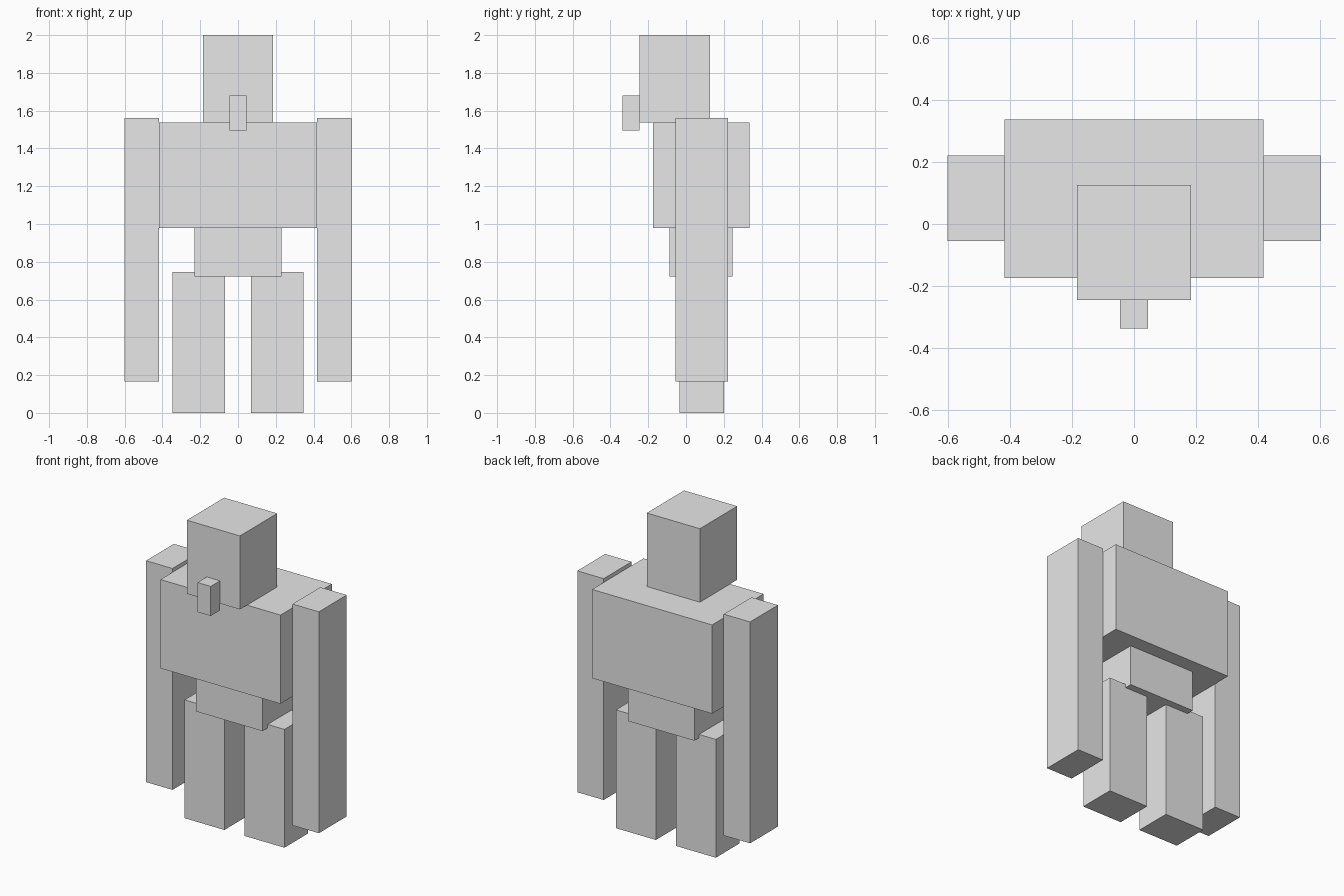
import bpy
from mathutils import Vector

cube = bpy.data.objects.get("Cube")
if cube:
    bpy.data.objects.remove(cube, do_unlink=True)

# Single flat grey
grey = bpy.data.materials.new("plain_grey")
grey.use_nodes = True
colour = (0.8, 0.8, 0.8, 1)
grey.diffuse_color = colour
grey.node_tree.nodes["Principled BSDF"].inputs["Base Color"].default_value = colour


def box(name, low, high):
    """Add a box spanning two opposite corners."""
    low, high = Vector(low), Vector(high)
    bpy.ops.mesh.primitive_cube_add(size=1, location=(low + high) / 2)
    part = bpy.context.object
    part.name = name
    part.scale = high - low
    bpy.ops.object.transform_apply(location=False, rotation=False, scale=True)
    part.data.materials.append(grey)


def centred_box(name, half_width, y, z):
    box(name, (-half_width, y[0], z[0]), (half_width, y[1], z[1]))


def paired_box(name, x, y, z):
    box("left_" + name, (x[0], y[0], z[0]), (x[1], y[1], z[1]))
    box("right_" + name, (-x[1], y[0], z[0]), (-x[0], y[1], z[1]))


# Head and trunk
centred_box("head", 0.185, (-0.245, 0.126), (1.537, 2))
centred_box("nose", 0.046, (-0.337, -0.245), (1.494, 1.68))
centred_box("torso", 0.418, (-0.174, 0.337), (0.978, 1.537))
centred_box("pelvis", 0.231, (-0.087, 0.246), (0.723, 0.978))

# Limbs
paired_box("arm", (0.418, 0.602), (-0.055, 0.222), (0.167, 1.561))
paired_box("leg", (0.07, 0.348), (-0.035, 0.2), (0, 0.745))
